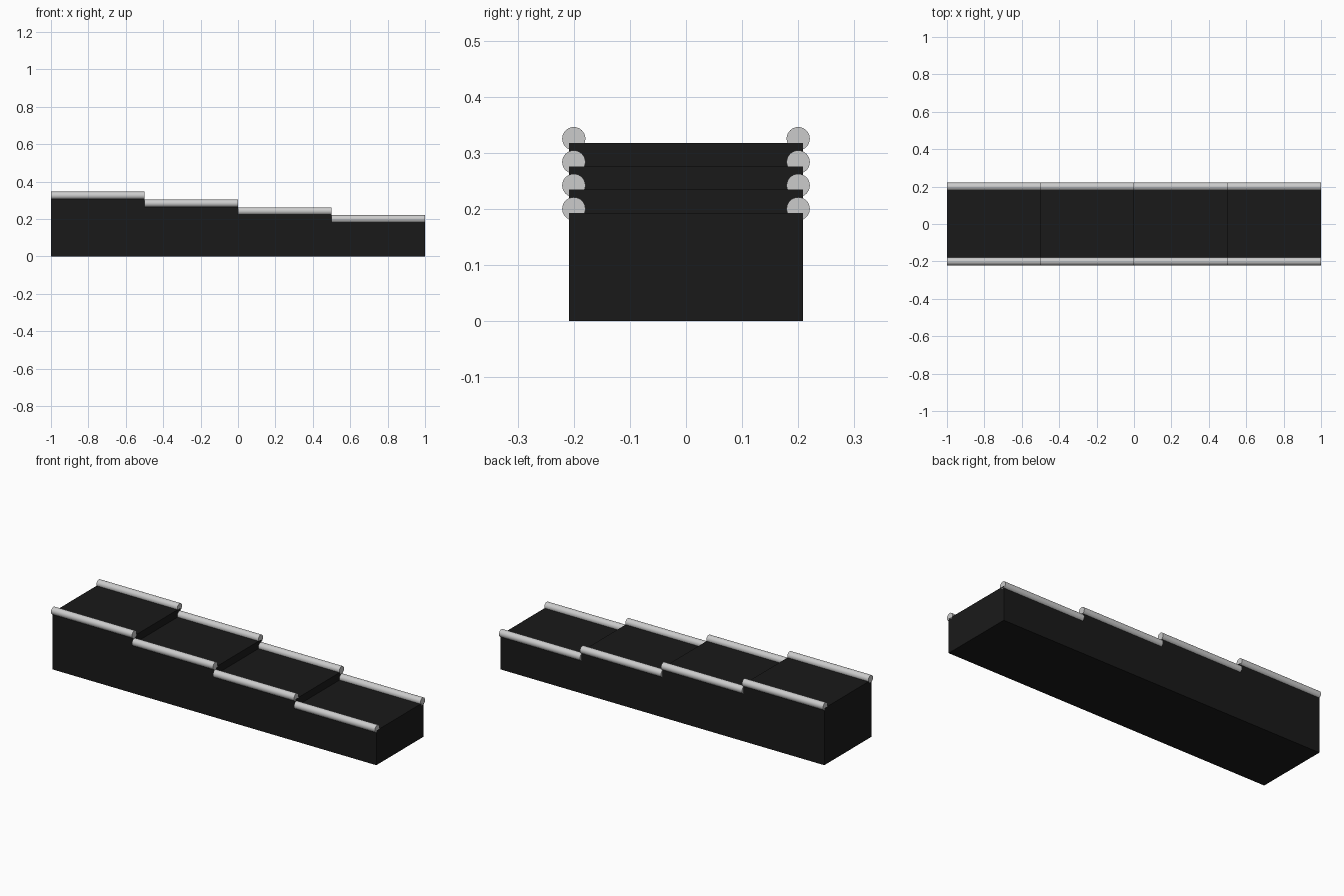
import bpy, bmesh, math

if "Cube" in bpy.data.objects:
    bpy.data.objects.remove(bpy.data.objects["Cube"])

STEPS = 4
LENGTH = 2.0 / STEPS      # run of one step
RISE = 0.0417
RAIL_R = 0.0207
RAIL_Y = 0.2
HALF_W = 0.2085
LOW_RAIL_Z = 0.2          # rail centre on the lowest step
TREAD_DROP = 0.0075       # tread sits slightly below rail centre

black = bpy.data.materials.new("black")
black.diffuse_color = (0.01, 0.01, 0.01, 1)
black.use_nodes = True
black.node_tree.nodes["Principled BSDF"].inputs["Base Color"].default_value = black.diffuse_color


def step_range(i):
    """Left x, right x and rail height of step i, highest step first."""
    x0 = -1 + i * LENGTH
    return x0, x0 + LENGTH, LOW_RAIL_Z + (STEPS - 1 - i) * RISE


# Stepped body: side profile extruded across the width
profile = [(1, 0), (-1, 0)]
for i in range(STEPS):
    x0, x1, z = step_range(i)
    profile += [(x0, z - TREAD_DROP), (x1, z - TREAD_DROP)]

bm = bmesh.new()
face = bm.faces.new([bm.verts.new((x, -HALF_W, z)) for x, z in profile])
ext = bmesh.ops.extrude_face_region(bm, geom=[face])
verts = [g for g in ext["geom"] if isinstance(g, bmesh.types.BMVert)]
bmesh.ops.translate(bm, verts=verts, vec=(0, 2 * HALF_W, 0))
bmesh.ops.recalc_face_normals(bm, faces=bm.faces)
mesh = bpy.data.meshes.new("stepped_body")
bm.to_mesh(mesh)
bm.free()
mesh.materials.append(black)
bpy.context.collection.objects.link(bpy.data.objects.new("stepped_body", mesh))

# Round rails along both edges of every step
for i in range(STEPS):
    x0, x1, z = step_range(i)
    for side, name in ((-1, "front"), (1, "back")):
        bpy.ops.mesh.primitive_cylinder_add(
            vertices=32, radius=RAIL_R, depth=LENGTH,
            location=((x0 + x1) / 2, side * RAIL_Y, z),
            rotation=(0, math.pi / 2, 0))
        rail = bpy.context.object
        rail.name = f"{name}_rail_{i + 1}"
        bpy.ops.object.shade_smooth_by_angle(angle=math.radians(30))
